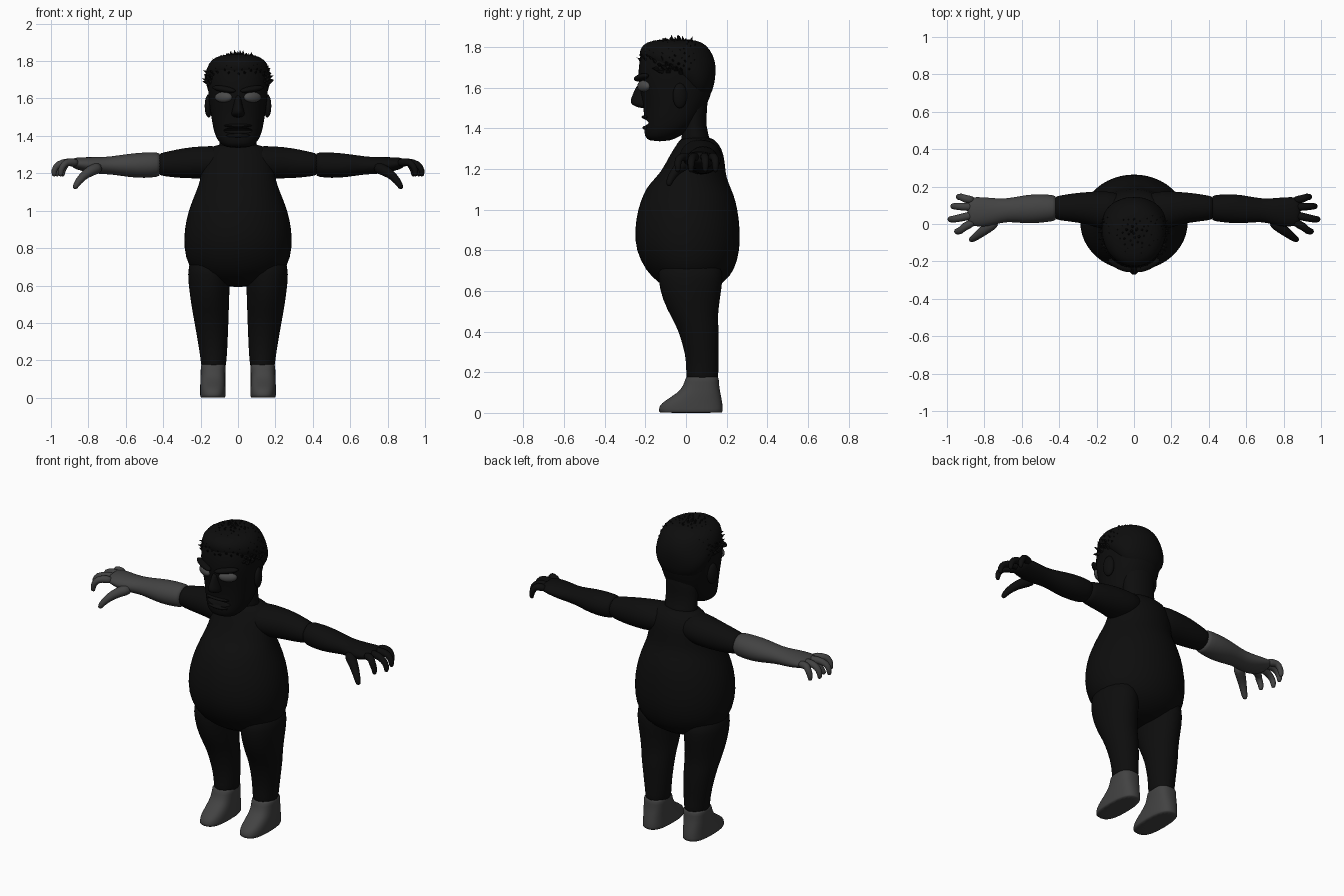
import bpy, bmesh, math, random
from mathutils import Vector, Matrix

random.seed(4)
if "Cube" in bpy.data.objects:
    bpy.data.objects.remove(bpy.data.objects["Cube"], do_unlink=True)


def material(name, value):
    mat = bpy.data.materials.new(name)
    colour = (value, value, value, 1)
    mat.diffuse_color = colour
    mat.use_nodes = True
    bsdf = mat.node_tree.nodes["Principled BSDF"]
    bsdf.inputs["Base Color"].default_value = colour
    bsdf.inputs["Roughness"].default_value = 0.9
    return mat


BLACK = material("black", 0.004)
GREY = material("dark grey", 0.055)
EYE = material("eye grey", 0.07)


def finish(name, bm, mat, subdivide=1, smooth=True):
    bmesh.ops.recalc_face_normals(bm, faces=bm.faces)
    for face in bm.faces:
        face.smooth = smooth
    mesh = bpy.data.meshes.new(name)
    bm.to_mesh(mesh)
    bm.free()
    mesh.materials.append(mat)
    obj = bpy.data.objects.new(name, mesh)
    bpy.context.collection.objects.link(obj)
    if subdivide:
        obj.modifiers.new("smooth", 'SUBSURF').levels = subdivide
        obj.modifiers["smooth"].render_levels = subdivide
    return obj


def skin(bm, rings):
    """Bridge successive rings of points and cap both ends."""
    loops = [[bm.verts.new(p) for p in ring] for ring in rings]
    n = len(loops[0])
    for low, high in zip(loops, loops[1:]):
        for i in range(n):
            j = (i + 1) % n
            bm.faces.new((low[i], low[j], high[j], high[i]))
    bm.faces.new(loops[0][::-1])
    bm.faces.new(loops[-1])


def loft(name, rows, mat, axis='Z', side=1, power=1.0, sides=20):
    """Rows hold the station, then low and high limits on the two cross axes."""
    def curve(v):
        return math.copysign(abs(v) ** power, v)

    rings = []
    for pos, a0, a1, b0, b1 in rows:
        ring = []
        for i in range(sides):
            t = math.tau * i / sides
            a = (a0 + a1) / 2 + (a1 - a0) / 2 * curve(math.cos(t))
            b = (b0 + b1) / 2 + (b1 - b0) / 2 * curve(math.sin(t))
            x, y, z = (a, b, pos) if axis == 'Z' else (pos, a, b)
            ring.append(Vector((x * side, y, z)))
        rings.append(ring)
    bm = bmesh.new()
    skin(bm, rings)
    return finish(name, bm, mat)


def centred(rows):
    return [(z, -w, w, front, back) for z, w, front, back in rows]


def blob(name, centre, radii, mat, turn=0.0, tilt=0.0):
    bm = bmesh.new()
    bmesh.ops.create_uvsphere(bm, u_segments=20, v_segments=12, radius=1)
    bm.transform(Matrix.Translation(centre) @ Matrix.Rotation(turn, 4, 'Z')
                 @ Matrix.Rotation(tilt, 4, 'Y') @ Matrix.Diagonal((*radii, 1)))
    return finish(name, bm, mat, 0)


def tube(name, points, radii, mat, side):
    """Tapered finger whose rings follow the path."""
    points = [Vector((x * side, y, z)) for x, y, z in points]
    rings = []
    for i, (p, r) in enumerate(zip(points, radii)):
        tangent = points[min(i + 1, len(points) - 1)] - points[max(i - 1, 0)]
        across = tangent.cross(Vector((0, 1, 0))).normalized()
        other = tangent.cross(across).normalized()
        rings.append([p + r * (across * math.cos(t) + other * math.sin(t))
                      for t in (math.tau * k / 8 for k in range(8))])
    bm = bmesh.new()
    skin(bm, rings)
    finish(name, bm, mat)


# Torso and neck
loft("torso", centred([
    (.59, .1, -.05, .1), (.64, .2, -.14, .19), (.7, .27, -.2, .24),
    (.8, .292, -.25, .268), (.9, .29, -.255, .268), (1, .268, -.24, .257),
    (1.08, .235, -.21, .235), (1.13, .215, -.18, .21), (1.18, .2, -.125, .195),
    (1.27, .19, -.08, .19), (1.33, .16, -.04, .16), (1.36, .11, -.02, .12)]), BLACK, sides=24)
loft("neck", centred([(1.28, .11, -.04, .15), (1.37, .1, -.015, .105),
                      (1.45, .1, -.03, .097), (1.6, .11, -.04, .12)]), BLACK)

# Legs, feet, arms and hands
for side, label, arm_mat in ((1, "left", BLACK), (-1, "right", GREY)):
    loft(label + "_leg", [
        (.76, .05, .26, -.14, .18), (.66, .04, .272, -.14, .185), (.56, .045, .26, -.12, .168),
        (.46, .048, .245, -.068, .155), (.41, .05, .235, -.04, .165), (.28, .055, .212, 0, .16),
        (.2, .06, .2, 0, .16), (.17, .065, .198, 0, .16), (.16, .07, .19, .01, .15)],
        BLACK, side=side)
    loft(label + "_foot", [
        (0, .07, .2, -.13, .18), (.004, .065, .203, -.135, .183), (.035, .065, .203, -.135, .182),
        (.06, .066, .203, -.105, .178), (.1, .067, .202, -.04, .17), (.13, .067, .2, -.015, .164),
        (.175, .065, .2, -.002, .162), (.18, .07, .195, .003, .157)],
        GREY, side=side, power=.75)
    loft(label + "_upper_arm", [
        (.04, -.03, .16, 1.2, 1.345), (.15, -.04, .18, 1.17, 1.348), (.25, 0, .172, 1.172, 1.342),
        (.33, .01, .165, 1.175, 1.328), (.4, .02, .152, 1.185, 1.312),
        (.43, .025, .148, 1.19, 1.305)], BLACK, 'X', side)
    loft(label + "_forearm", [
        (.415, .022, .148, 1.19, 1.305), (.425, .015, .155, 1.18, 1.313),
        (.5, .005, .162, 1.173, 1.313), (.58, 0, .157, 1.178, 1.306), (.68, .015, .135, 1.195, 1.29),
        (.74, -.005, .138, 1.195, 1.287), (.81, -.018, .145, 1.205, 1.287),
        (.87, -.01, .145, 1.222, 1.285), (.89, 0, .135, 1.235, 1.275)], arm_mat, 'X', side)
    fingers = (("little", .125, .145, .955), ("ring", .09, .095, .985),
               ("middle", .05, .025, 1), ("index", .012, -.04, .965))
    for finger, base_y, tip_y, reach in fingers:
        tube(f"{label}_{finger}_finger", [
            (.85, base_y, 1.255), (.91, (base_y + tip_y) / 2, 1.262),
            (reach - .035, tip_y, 1.25), (reach - .014, tip_y, 1.215), (reach - .018, tip_y, 1.18)],
            (.026, .023, .021, .018, .012), arm_mat, side)
    tube(label + "_thumb", [(.73, .02, 1.235), (.79, -.025, 1.215), (.835, -.06, 1.18),
                            (.865, -.082, 1.14), (.875, -.086, 1.115)],
         (.036, .032, .024, .019, .012), arm_mat, side)

# Head with an open mouth
head = loft("head", centred([
    (1.335, .06, -.18, -.08), (1.36, .1, -.207, -.03), (1.41, .128, -.205, .05),
    (1.48, .14, -.208, .085), (1.55, .152, -.218, .12), (1.62, .16, -.235, .138),
    (1.7, .165, -.237, .143), (1.78, .15, -.22, .115), (1.82, .1, -.19, .07)]),
    BLACK, power=.88, sides=24)
cutter = blob("mouth_cutter", (0, -.21, 1.428), (.085, .065, .017), BLACK)
cutter.hide_render = True
cut = head.modifiers.new("mouth", 'BOOLEAN')
cut.operation = 'DIFFERENCE'
cut.object = cutter
bpy.context.view_layer.objects.active = head
head.select_set(True)
for modifier in ("smooth", "mouth"):
    bpy.ops.object.modifier_apply(modifier=modifier)
bpy.data.objects.remove(cutter, do_unlink=True)
bpy.ops.object.shade_smooth_by_angle(angle=math.radians(40))

# Face
loft("nose", centred([(1.497, .025, -.225, -.16), (1.515, .038, -.272, -.16),
                      (1.535, .034, -.278, -.16), (1.575, .021, -.26, -.16),
                      (1.625, .018, -.24, -.16)]), BLACK, sides=12)
blob("upper_lip", (0, -.195, 1.455), (.075, .024, .01), BLACK)
blob("lower_lip", (0, -.19, 1.402), (.065, .024, .012), BLACK)
for side, label in ((1, "left"), (-1, "right")):
    blob(label + "_eye", (.078 * side, -.208, 1.607), (.052, .022, .028), EYE, side * .5)
    blob(label + "_brow", (.075 * side, -.22, 1.65), (.07, .024, .017), BLACK,
         side * .45, side * -.15)
    blob(label + "_ear", (.157 * side, -.03, 1.56), (.02, .036, .062), BLACK, side * .25)

# Hair cap, then pointed tufts over the crown, brow and temples
loft("hair_cap", centred([
    (1.54, .1, 0, .118), (1.62, .155, -.04, .142), (1.68, .175, -.12, .148),
    (1.73, .177, -.236, .147), (1.79, .16, -.23, .12), (1.825, .12, -.2, .08),
    (1.838, .05, -.12, .02)]), BLACK, sides=24)
bm = bmesh.new()
count = 260
for i in range(count):
    height = 1 - i / count
    angle = i * math.pi * (3 - math.sqrt(5))
    flat = math.sqrt(1 - height * height)
    normal = Vector((flat * math.cos(angle), flat * math.sin(angle), height))
    root = Vector((0, -.047, 1.68)) + normal * Vector((.165, .18, .145)).x
    root.y += normal.y * .012
    root.z -= normal.z * .018
    if root.y > .04 or (normal.y < -.6 and height < .3):
        continue
    aim = (normal + Vector((random.uniform(-.4, .4), random.uniform(-.6, .1),
                            random.uniform(0, .5)))).normalized()
    length = random.uniform(.03, .055)
    place = (Matrix.Translation(root + aim * length * .2)
             @ aim.to_track_quat('Z', 'Y').to_matrix().to_4x4())
    bmesh.ops.create_cone(bm, cap_ends=True, segments=5, radius1=.018, radius2=0,
                          depth=length, matrix=place)
finish("hair_tufts", bm, BLACK, 0, False)
